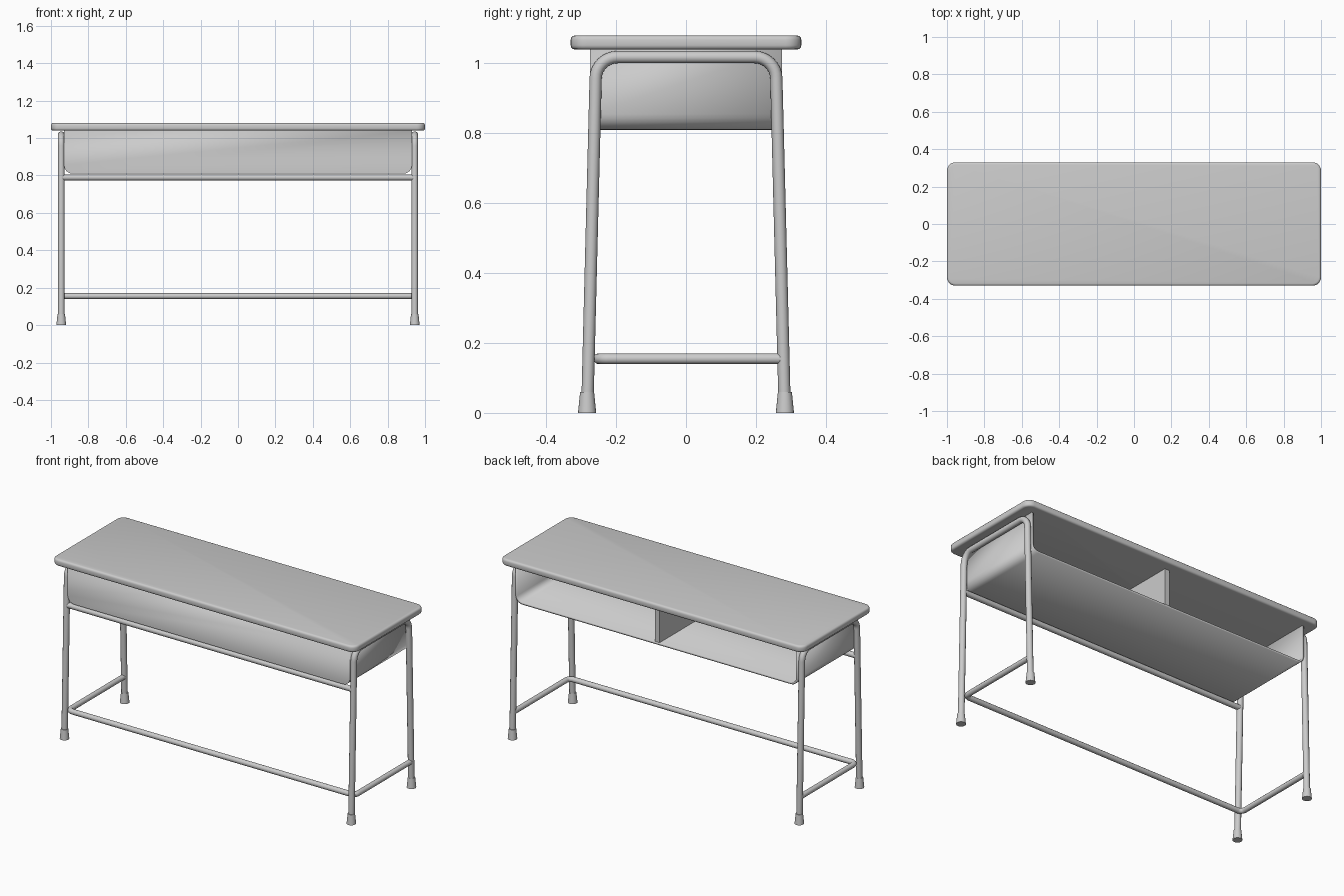
import bpy, bmesh, math
from mathutils import Vector
from mathutils.geometry import interpolate_bezier

cube = bpy.data.objects.get("Cube")
if cube:
    bpy.data.objects.remove(cube, do_unlink=True)

grey = bpy.data.materials.new("light_grey")
grey.use_nodes = True
GREY = (0.6, 0.6, 0.6, 1)
grey.diffuse_color = GREY
grey.node_tree.nodes["Principled BSDF"].inputs["Base Color"].default_value = GREY


def finish(obj, angle=40):
    if not obj.data.materials:
        obj.data.materials.append(grey)
    bpy.ops.object.select_all(action='DESELECT')
    obj.select_set(True)
    bpy.context.view_layer.objects.active = obj
    if obj.type == 'CURVE':
        bpy.ops.object.convert(target='MESH')
    bpy.ops.object.shade_smooth_by_angle(angle=math.radians(angle))
    return obj


def link(name, data):
    obj = bpy.data.objects.new(name, data)
    bpy.context.collection.objects.link(obj)
    return obj


def from_bmesh(name, bm):
    mesh = bpy.data.meshes.new(name)
    bm.to_mesh(mesh)
    bm.free()
    return link(name, mesh)


def tube(name, corners, radius, bend=0.0):
    """Round pipe along a path whose inner corners are bent."""
    pts = [Vector(c) for c in corners]
    path = [pts[0]]
    for a, b, c in zip(pts, pts[1:], pts[2:]):
        start = b + (a - b).normalized() * bend
        end = b + (c - b).normalized() * bend
        path += interpolate_bezier(start, start.lerp(b, 0.55), end.lerp(b, 0.55), end, 9)
    path.append(pts[-1])
    curve = bpy.data.curves.new(name, 'CURVE')
    curve.dimensions = '3D'
    curve.bevel_depth = radius
    curve.bevel_resolution = 4
    curve.use_fill_caps = True
    spline = curve.splines.new('POLY')
    spline.points.add(len(path) - 1)
    for point, co in zip(spline.points, path):
        point.co = (*co, 1)
    return finish(link(name, curve))


def box(name, size, centre):
    bm = bmesh.new()
    bmesh.ops.create_cube(bm, size=1)
    bmesh.ops.scale(bm, vec=size, verts=bm.verts)
    bmesh.ops.translate(bm, vec=centre, verts=bm.verts)
    return bm


# Table top: rounded corners, then softened rims
bm = box("table_top", (2, 0.66, 0.04), (0, 0, 1.06))
upright = [e for e in bm.edges if abs(e.verts[0].co.z - e.verts[1].co.z) > 0.01]
bmesh.ops.bevel(bm, geom=upright, offset=0.045, segments=6, profile=0.5, affect='EDGES')
rims = [e for e in bm.edges if abs(e.verts[0].co.z - e.verts[1].co.z) < 0.001]
bmesh.ops.bevel(bm, geom=rims, offset=0.012, segments=3, profile=0.5, affect='EDGES')
finish(from_bmesh("table_top", bm))

# Storage tray: open at the back and top, rounded lower corners
HALF, LOW, HIGH, DEPTH, ROUND = 0.93, 0.81, 1.04, 0.275, 0.045
profile = [(-HALF, HIGH)]
for side in (-1, 1):
    for i in range(7):
        t = i / 6 * math.pi / 2
        a = t if side < 0 else math.pi / 2 - t
        profile.append((side * (HALF - ROUND + ROUND * math.cos(a)),
                        LOW + ROUND - ROUND * math.sin(a)))
profile.append((HALF, HIGH))
bm = bmesh.new()
front = [bm.verts.new((x, -DEPTH, z)) for x, z in profile]
back = [bm.verts.new((x, DEPTH, z)) for x, z in profile]
for i in range(len(profile) - 1):
    bm.faces.new((front[i], back[i], back[i + 1], front[i + 1]))
bm.faces.new(front)
bmesh.ops.recalc_face_normals(bm, faces=bm.faces)
panel = max(bm.faces, key=lambda f: len(f.verts))
panel.normal_update()
if panel.normal.y > 0:
    bmesh.ops.reverse_faces(bm, faces=bm.faces)
tray = from_bmesh("storage_tray", bm)
wall = tray.modifiers.new("wall", 'SOLIDIFY')
wall.thickness = 0.012
wall.offset = -1
wall.use_even_offset = True
finish(tray)

# Divider in the middle of the tray
finish(from_bmesh("tray_divider", box("", (0.03, 0.53, 0.225), (0, 0.005, 0.93))))

# Bent end frames and rubber feet
LEG_X = 0.945
for side, label in ((1, "left"), (-1, "right")):
    x = side * LEG_X
    tube(label + "_leg_frame",
         [(x, -0.282, 0.03), (x, -0.257, 1.018), (x, 0.257, 1.018), (x, 0.282, 0.03)],
         0.0175, 0.06)
    for y, end in ((-0.283, "front"), (0.283, "back")):
        bm = bmesh.new()
        bmesh.ops.create_cone(bm, cap_ends=True, segments=20, radius1=0.026,
                              radius2=0.02, depth=0.06)
        bmesh.ops.translate(bm, vec=(x, y, 0.03), verts=bm.verts)
        finish(from_bmesh(f"{label}_{end}_foot", bm))

# Rail under the tray and the U-shaped lower stretcher
tube("front_rail", [(-LEG_X, -0.262, 0.789), (LEG_X, -0.262, 0.789)], 0.016)
tube("lower_stretcher",
     [(-LEG_X, 0.272, 0.155), (-LEG_X, -0.25, 0.155),
      (LEG_X, -0.25, 0.155), (LEG_X, 0.272, 0.155)], 0.0155, 0.03)
